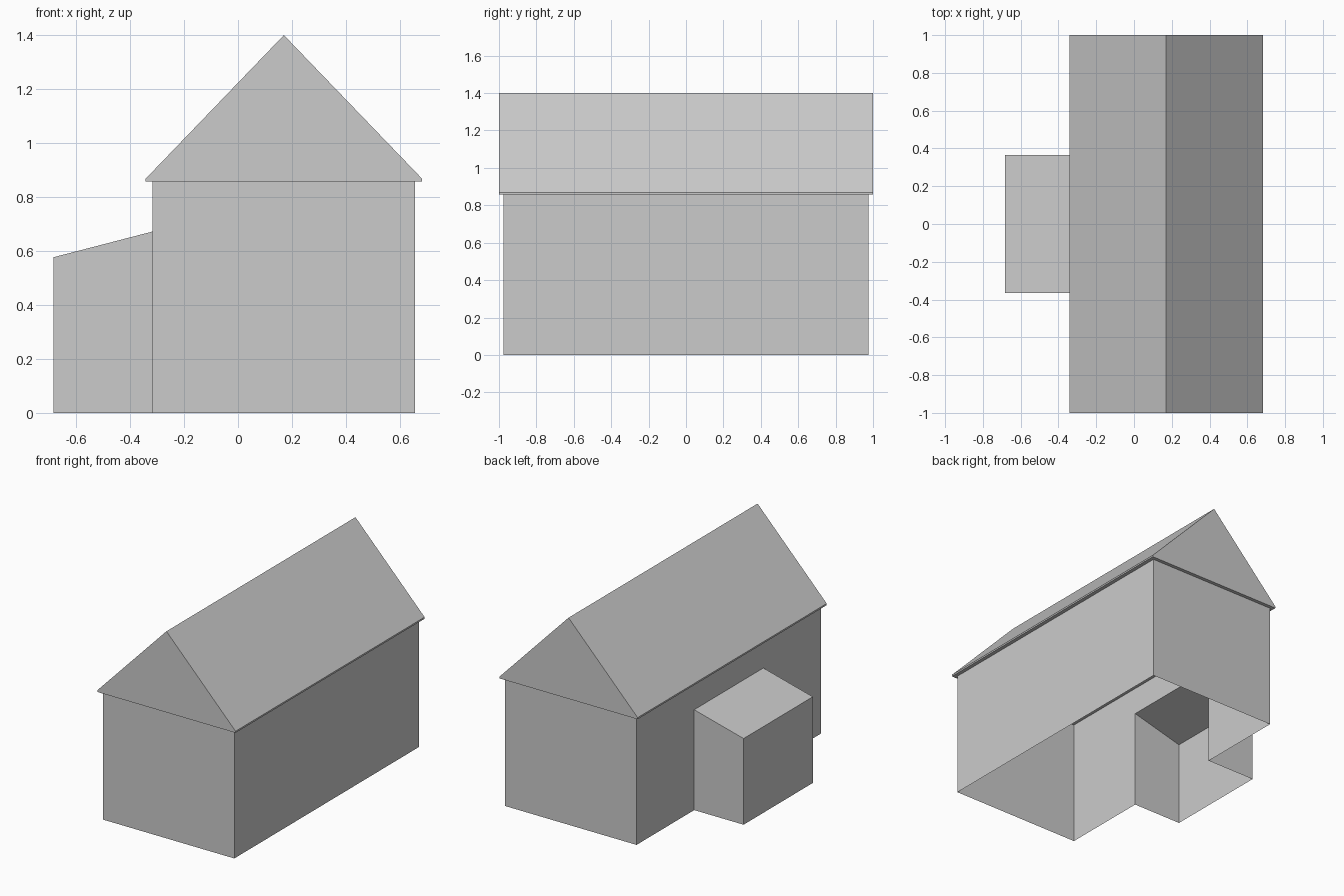
import bpy, bmesh
from mathutils import Vector

cube = bpy.data.objects.get("Cube")
if cube:
    bpy.data.objects.remove(cube, do_unlink=True)

grey = bpy.data.materials.new("plain grey")
grey.use_nodes = True
colour = (0.6, 0.6, 0.6, 1)
grey.diffuse_color = colour
grey.node_tree.nodes["Principled BSDF"].inputs["Base Color"].default_value = colour

WALL_LEFT, WALL_RIGHT = 0.656, -0.317
EAVES, PORCH_TOP, PORCH_HALF = 0.857, 0.672, 0.366


def prism(profile, half_length):
    """Extrude an x-z outline along y into a closed solid."""
    bm = bmesh.new()
    face = bm.faces.new([bm.verts.new((x, -half_length, z)) for x, z in profile])
    extruded = bmesh.ops.extrude_face_region(bm, geom=[face], use_keep_orig=True)
    moved = [v for v in extruded["geom"] if isinstance(v, bmesh.types.BMVert)]
    bmesh.ops.translate(bm, verts=moved, vec=(0, 2 * half_length, 0))
    bmesh.ops.recalc_face_normals(bm, faces=bm.faces)
    return bm


def drop_faces(bm, rule):
    doomed = [f for f in bm.faces if rule(f.calc_center_median(), f.normal)]
    bmesh.ops.delete(bm, geom=doomed, context="FACES")


def finish(name, bm):
    mesh = bpy.data.meshes.new(name)
    bm.to_mesh(mesh)
    bm.free()
    mesh.materials.append(grey)
    bpy.context.collection.objects.link(bpy.data.objects.new(name, mesh))


# Main walls: an open shell with a doorway into the side extension
bm = prism([(WALL_RIGHT, 0), (WALL_LEFT, 0), (WALL_LEFT, EAVES), (WALL_RIGHT, EAVES)], 0.976)
drop_faces(bm, lambda c, n: abs(n.z) > 0.9)
for point, normal in (((0, -PORCH_HALF, 0), (0, 1, 0)),
                      ((0, PORCH_HALF, 0), (0, 1, 0)),
                      ((0, 0, PORCH_TOP), (0, 0, 1))):
    side = [f for f in bm.faces if f.normal.x < -0.9]
    geom = side + list({e for f in side for e in f.edges}) + list({v for f in side for v in f.verts})
    bmesh.ops.bisect_plane(bm, geom=geom, plane_co=Vector(point), plane_no=Vector(normal))
drop_faces(bm, lambda c, n: n.x < -0.9 and abs(c.y) < PORCH_HALF and c.z < PORCH_TOP)
finish("main_walls", bm)

# Gabled roof with a thin eaves edge
finish("gable_roof", prism([(-0.342, EAVES), (0.682, EAVES), (0.682, 0.868),
                            (0.17, 1.4), (-0.342, 0.868)], 1.0))

# Lean-to extension, open underneath and towards the house
bm = prism([(-0.683, 0), (WALL_RIGHT, 0), (WALL_RIGHT, PORCH_TOP), (-0.683, 0.577)], PORCH_HALF)
drop_faces(bm, lambda c, n: n.z < -0.9 or n.x > 0.9)
finish("side_extension", bm)
